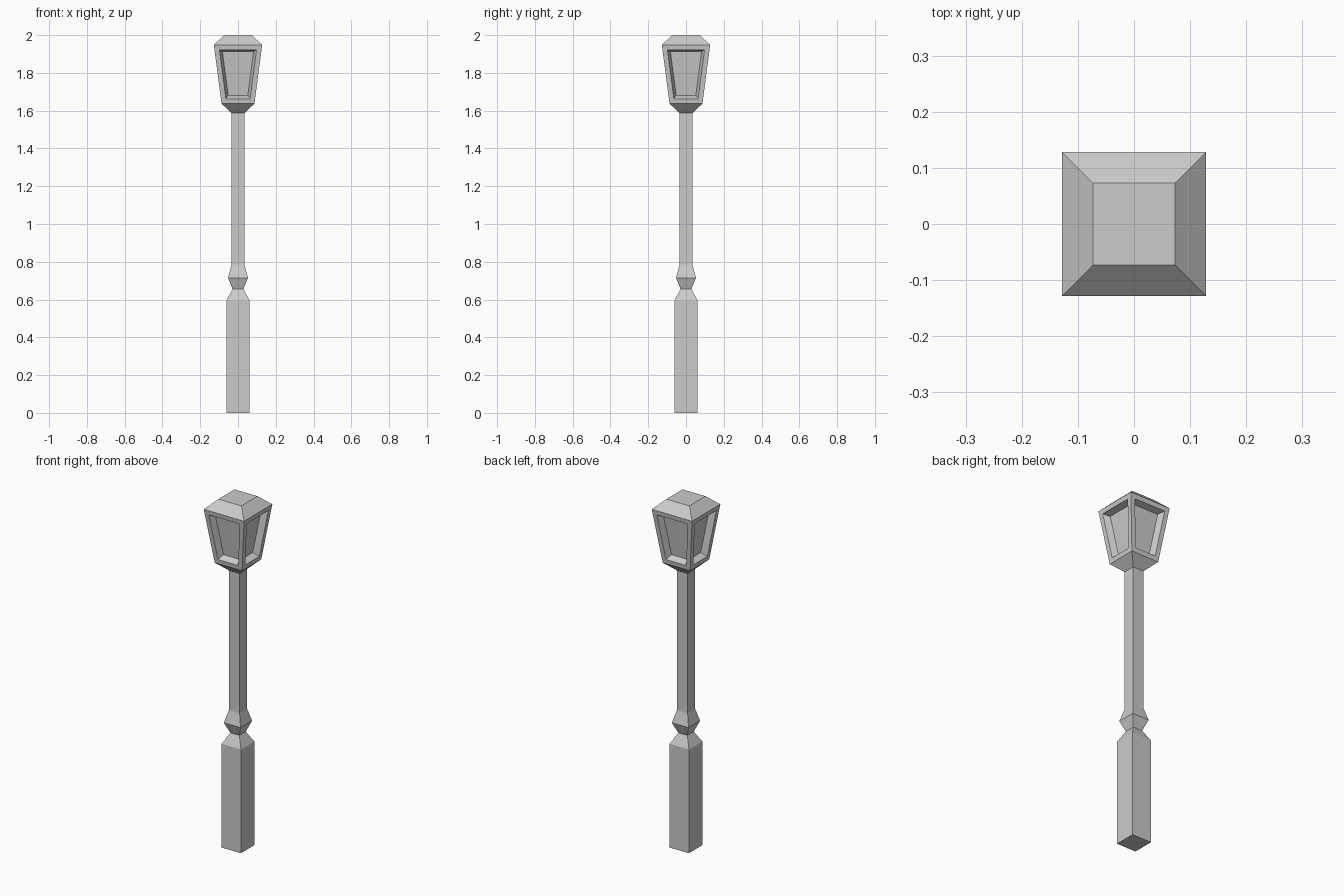
import bpy, bmesh

if "Cube" in bpy.data.objects:
    bpy.data.objects.remove(bpy.data.objects["Cube"])


def square_loft(name, profile, bottom=True, top=True):
    """Stack square rings given as (half width, height)."""
    bm = bmesh.new()
    rings = [[bm.verts.new((sx * h, sy * h, z))
              for sx, sy in ((-1, -1), (1, -1), (1, 1), (-1, 1))]
             for h, z in profile]
    sides = []
    for lo, hi in zip(rings, rings[1:]):
        sides.append([bm.faces.new((lo[i], lo[(i + 1) % 4], hi[(i + 1) % 4], hi[i]))
                      for i in range(4)])
    if bottom:
        bm.faces.new(rings[0][::-1])
    if top:
        bm.faces.new(rings[-1])
    bm.normal_update()
    return bm, sides


def finish(name, bm):
    mesh = bpy.data.meshes.new(name)
    bm.to_mesh(mesh)
    bm.free()
    obj = bpy.data.objects.new(name, mesh)
    bpy.context.collection.objects.link(obj)


# Post: square base, pinched collar and slim shaft
bm, _ = square_loft("post", [(0.061, 0), (0.061, 0.595), (0.029, 0.655),
                             (0.053, 0.715), (0.034, 0.785), (0.034, 1.587)],
                    top=False)
finish("post", bm)

# Lantern: flared cup, tapered window box and hipped roof
bm, sides = square_loft("lantern", [(0.034, 1.587), (0.087, 1.637),
                                    (0.128, 1.948), (0.073, 2.0)], bottom=False)
windows = sides[1]
# Window frames, then recessed panes with sloping reveals
bmesh.ops.inset_individual(bm, faces=windows, thickness=0.026, use_even_offset=True)
bm.normal_update()
bmesh.ops.inset_individual(bm, faces=windows, thickness=0.014, depth=-0.035,
                           use_even_offset=True)
finish("lantern", bm)
